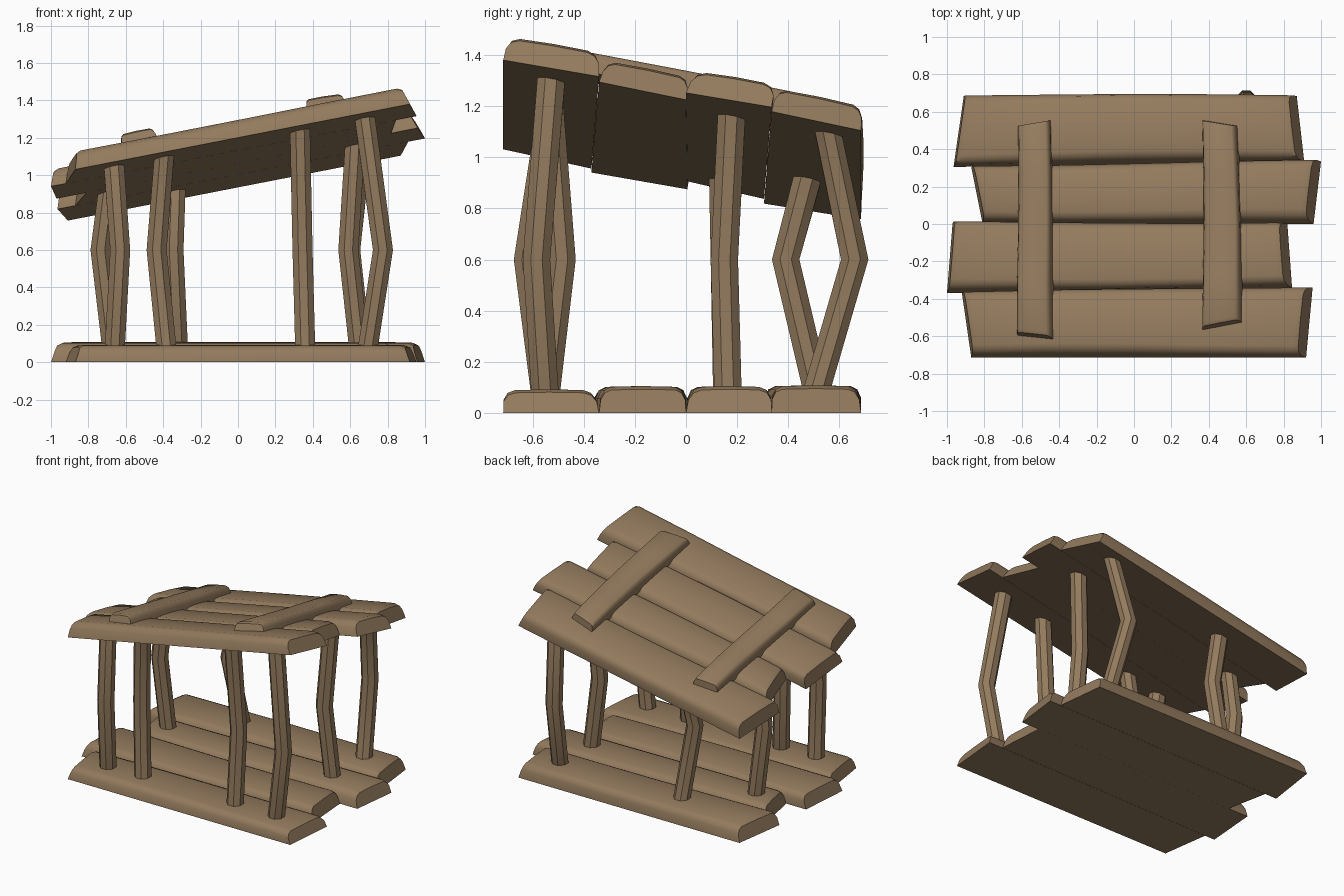
import bpy, bmesh, math
from mathutils import Vector

if "Cube" in bpy.data.objects:
    bpy.data.objects.remove(bpy.data.objects["Cube"])

wood = bpy.data.materials.new("weathered brown wood")
wood.diffuse_color = (0.29, 0.195, 0.11, 1)
wood.use_nodes = True
wood.node_tree.nodes["Principled BSDF"].inputs["Base Color"].default_value = wood.diffuse_color
N = Vector((-0.195, 0.19, 1)).normalized()


def flat(x, y, h):
    return Vector((x, y, h))


def roof(x, y, h):
    # tilted roof surface, h measured along its normal
    return Vector((x, y, 1.065 + 0.195 * x - 0.19 * y)) + N * h


def finish(name, bm):
    bmesh.ops.recalc_face_normals(bm, faces=bm.faces)
    me = bpy.data.meshes.new(name)
    bm.to_mesh(me)
    bm.free()
    me.materials.append(wood)
    ob = bpy.data.objects.new(name, me)
    bpy.context.collection.objects.link(ob)
    bpy.ops.object.select_all(action='DESELECT')
    ob.select_set(True)
    bpy.context.view_layer.objects.active = ob
    bpy.ops.object.shade_smooth_by_angle(angle=math.radians(40))


def loft(name, rings):
    bm = bmesh.new()
    vs = [[bm.verts.new(p) for p in r] for r in rings]
    n = len(vs[0])
    for a, b in zip(vs, vs[1:]):
        for i in range(n):
            j = (i + 1) % n
            bm.faces.new((a[i], a[j], b[j], b[i]))
    bm.faces.new(vs[0])
    bm.faces.new(vs[-1])
    finish(name, bm)


def plank(name, corners, place, h0, h1, round_w, seed=0, inset=0.03):
    # corners: start-low, start-high, end-low, end-high; rounded top edges, worn ends
    a, b, c, d = [Vector(p) for p in corners]
    w = (b - a).length
    r = round_w / w
    prof = [(0, 0), (0.1 * r, 0.55), (0.45 * r, 0.85), (r, 0.97), (0.5, 1),
            (1 - r, 0.97), (1 - 0.45 * r, 0.85), (1 - 0.1 * r, 0.55), (1, 0)]
    rings = []
    for t in (0, 0.03, 0.25, 0.5, 0.75, 0.97, 1):
        end = t in (0, 1)
        ring = []
        for s, k in prof:
            lo, hi = a.lerp(c, t), b.lerp(d, t)
            p = lo.lerp(hi, s)
            wob = 0.008 * math.sin(5 * t + seed) * k
            side = (hi - lo).normalized()
            p = p + side * wob
            if end:
                axis = (c - a).normalized() * (1 if t == 0 else -1)
                p = p + axis * inset * k
                k *= 0.88
            ring.append(place(p.x, p.y, h0 + (h1 - h0) * k))
        rings.append(ring)
    loft(name, rings)


# floor and roof use the same four uneven planks
planks = [
    [(-0.87, -0.715), (-0.92, -0.37), (0.92, -0.715), (0.955, -0.34)],
    [(-1.0, -0.37), (-0.97, 0.005), (0.845, -0.34), (0.82, 0.0)],
    [(-0.81, 0.005), (-0.87, 0.305), (0.96, 0.0), (1.0, 0.335)],
    [(-0.965, 0.305), (-0.91, 0.685), (0.91, 0.335), (0.87, 0.685)],
]
for i, cs in enumerate(planks):
    plank(f"floor_plank_{i+1}", cs, flat, 0, (0.092, 0.105, 0.105, 0.108)[i], 0.05, i * 1.7)
    plank(f"roof_plank_{i+1}", cs, roof, 0, (0.108, 0.102, 0.105, 0.108)[i], 0.05, i * 1.7)

# two cross boards on the roof
plank("left_cross_board", [(-0.41, -0.64), (-0.60, -0.62), (-0.425, 0.54), (-0.60, 0.51)],
      roof, 0.08, 0.165, 0.025, 1, 0.015)
plank("right_cross_board", [(0.60, -0.55), (0.39, -0.59), (0.575, 0.51), (0.39, 0.54)],
      roof, 0.08, 0.165, 0.025, 2, 0.015)

# bent posts: bottom, middle and top positions in plan
posts = {
    "front_post_1": [(-0.66, -0.55), (-0.63, -0.62), (-0.66, -0.55)],
    "front_post_2": [(-0.38, -0.55), (-0.435, -0.485), (-0.39, -0.54)],
    "front_post_3": [(0.36, -0.55), (0.345, -0.485), (0.335, -0.54)],
    "front_post_4": [(0.69, -0.55), (0.775, -0.585), (0.68, -0.53)],
    "back_post_1": [(-0.67, 0.16), (-0.735, 0.15), (-0.69, 0.14)],
    "back_post_2": [(-0.32, 0.52), (-0.345, 0.39), (-0.33, 0.475)],
    "back_post_3": [(0.65, 0.165), (0.59, 0.15), (0.63, 0.175)],
    "back_post_4": [(0.66, 0.50), (0.60, 0.66), (0.66, 0.55)],
}
for name, pts in posts.items():
    rings = []
    for k, (x, y) in enumerate(pts):
        ring = []
        for i in range(8):
            a = math.tau * (i + 0.5) / 8
            px, py = x + 0.058 * math.cos(a), y + 0.058 * math.sin(a)
            ring.append(roof(px, py, 0.02) if k == 2 else Vector((px, py, (0.05, 0.6)[k])))
        rings.append(ring)
    loft(name, rings)
